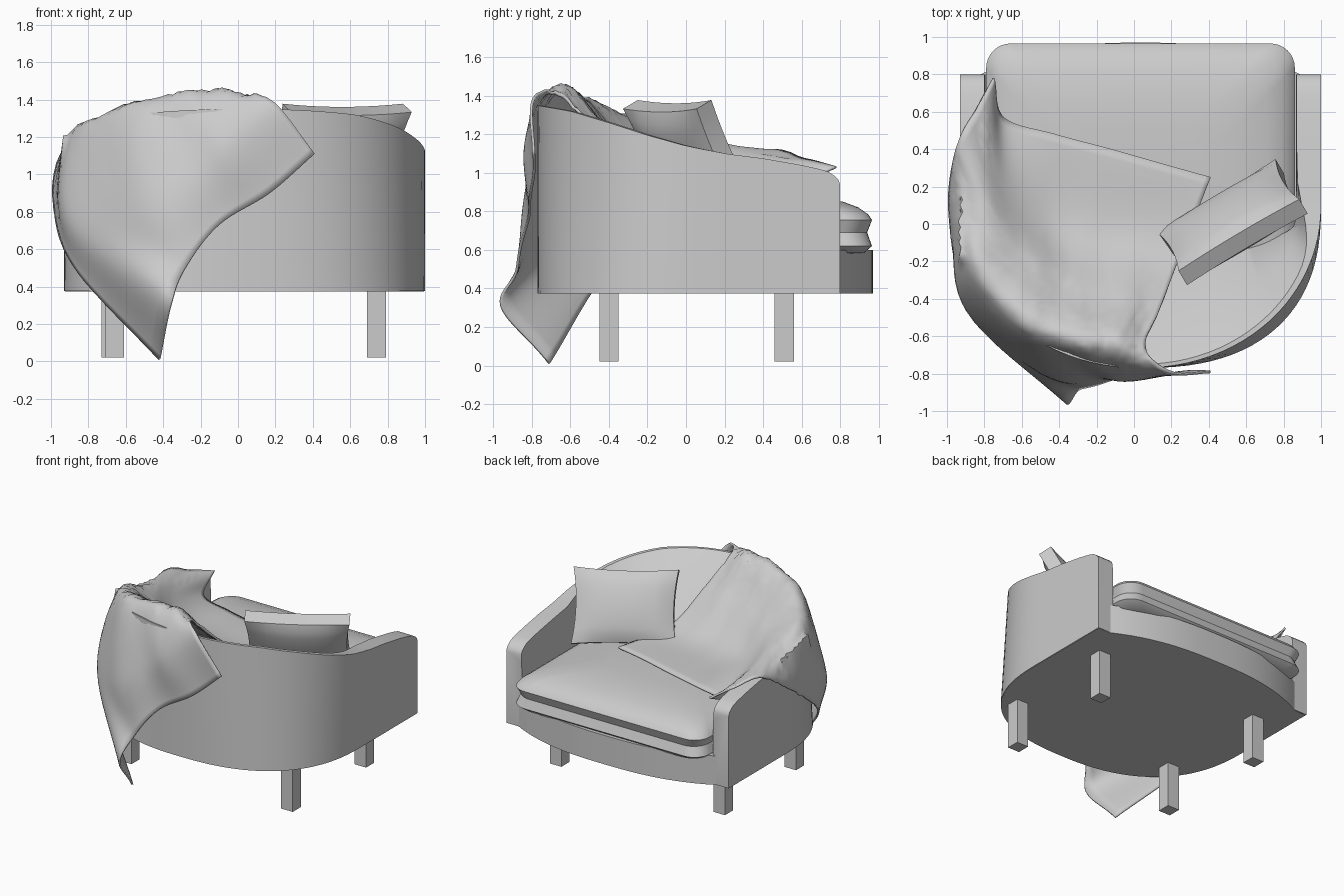
import bpy, bmesh, math, random
from mathutils import Vector, Matrix

if "Cube" in bpy.data.objects:
    bpy.data.objects.remove(bpy.data.objects["Cube"])

random.seed(4)
CX = 0.035  # the chair body sits slightly right of the throw-inclusive centre


def finish(name, bm, angle=35):
    bmesh.ops.recalc_face_normals(bm, faces=bm.faces)
    me = bpy.data.meshes.new(name)
    bm.to_mesh(me)
    bm.free()
    ob = bpy.data.objects.new(name, me)
    bpy.context.collection.objects.link(ob)
    for p in me.polygons:
        p.use_smooth = True
    me.set_sharp_from_angle(angle=math.radians(angle))
    return ob


def loft(bm, rings, close):
    """Bridge equal-length rings with quads."""
    vs = [[bm.verts.new(p) for p in r] for r in rings]
    n = len(vs[0])
    for a, b in zip(vs, vs[1:]):
        for i in range(n if close else n - 1):
            j = (i + 1) % n
            bm.faces.new((a[i], a[j], b[j], b[i]))
    return vs


def interp(table, x):
    for (x0, y0), (x1, y1) in zip(table, table[1:]):
        if x <= x1:
            return y0 + (y1 - y0) * (x - x0) / (x1 - x0)
    return table[-1][1]


def smoothstep(a, b, x):
    t = min(1, max(0, (x - a) / (b - a)))
    return t * t * (3 - 2 * t)


def catmull(p, t):
    """Sample a Catmull-Rom curve through points p at t in 0..1."""
    n = len(p) - 1
    i = min(int(t * n), n - 1)
    f = t * n - i
    b, c = p[i], p[i + 1]
    a = p[i - 1] if i else 2 * b - c
    d = p[i + 2] if i + 2 <= n else 2 * c - b
    return 0.5 * (2 * b + (c - a) * f + (2 * a - 5 * b + 4 * c - d) * f * f
                  + (3 * b - a - 3 * c + d) * f ** 3)


def shell_outline(power):
    """Plan outline of the shell: right arm -> back -> left arm."""
    arm_y = [0.8, 0.79, 0.77, 0.74, 0.69, 0.6, 0.4, 0.22]
    pts = [(0.965, y) for y in arm_y]
    for i in range(49):
        a = math.pi * i / 48
        c, s = math.cos(a), math.sin(a)
        e = 2 / power
        pts.append((math.copysign(abs(c) ** e, c) * 0.965, 0.1 - 0.87 * abs(s) ** e))
    return pts + [(-0.965, y) for y in reversed(arm_y)]


# Shell: arms and sloping backrest in one piece, corners tapering inwards to the top
foot = shell_outline(2.45)
heights = [(-0.77, 1.35), (-0.6, 1.32), (-0.4, 1.26), (-0.2, 1.195), (0, 1.14), (0.2, 1.1),
           (0.4, 1.075), (0.6, 1.04), (0.69, 1.02), (0.74, 1.005), (0.77, 0.985), (0.79, 0.965), (0.8, 0.94)]
rings = [[] for _ in range(5)]
for (bx, by), (x, y) in zip(foot, shell_outline(2.05)):
    z = interp(heights, y)
    k = smoothstep(0.3, -0.3, y)
    fx = 0.865 + 0.105 * k
    yi = y + 0.02 * k
    yb = y if y > 0 else y * 0.2
    xb = x * 0.86
    rings[0].append((CX + bx, by, 0.375))
    rings[1].append((CX + x, y, z))
    rings[2].append((CX + x * fx, yi, z))
    rings[3].append((CX + x * fx * 0.5 + xb * 0.5, (yi + yb) / 2, (z + 0.84) / 2 + 0.04 * k))
    rings[4].append((CX + xb, yb, 0.82))
rings.append([(x, y, 0.375) for x, y, z in rings[4]])
bm = bmesh.new()
vs = loft(bm, rings, False)
n = len(foot)
for i in range(n - 1):
    bm.faces.new((vs[5][i], vs[5][i + 1], vs[0][i + 1], vs[0][i]))
for i in (0, n - 1):
    bm.faces.new([r[i] for r in vs])
finish("shell", bm)

# Base under the seat with a bowed front
plan = [(CX + x * 0.995, y * 0.995) for x, y in foot[:-1]]
for i in range(25):
    u = -1 + i / 12
    plan.append((CX + 0.86 * u, 0.797 + 0.173 * (1 - abs(u) ** 2.6)))
bm = bmesh.new()
vs = loft(bm, [[(x, y, z) for x, y in plan] for z in (0.373, 0.378)], True)
bm.faces.new(vs[0])
bm.faces.new(vs[1])
front = [p for p in plan[-25:]]
vs = loft(bm, [[(x, y, z) for x, y in front] for z in (0.376, 0.6)], False)
bm.faces.new(vs[1] + [bm.verts.new((CX - 0.0 + s * 0.86, -0.1, 0.6)) for s in (1, -1)])
finish("base", bm)


# Seat cushion: rounded rectangle rings with a pinched edge and a crown
def rounded(inset, z, x0=-0.79, x1=0.86, y0=-0.3, y1=0.965):
    r = 0.13
    pts = []
    for cx, cy, a0 in ((x1, y1, 0), (x0, y1, 90), (x0, y0, 180), (x1, y0, 270)):
        sx = 1 if cx < 0 else -1
        sy = 1 if cy < 0 else -1
        for k in range(9):
            a = math.radians(a0 + k * 11.25)
            pts.append((cx + sx * (inset + r) + r * math.cos(a),
                        cy + sy * (inset + r) + r * math.sin(a), z))
    return pts


bm = bmesh.new()
profile = [(0.12, 0.575), (0.04, 0.585), (0, 0.62), (0.025, 0.69), (0, 0.755),
           (0.02, 0.785), (0.07, 0.82), (0.15, 0.85), (0.3, 0.875), (0.45, 0.885)]
vs = loft(bm, [rounded(*p) for p in profile], True)
bm.faces.new(vs[0])
bm.faces.new(vs[-1])
finish("seat_cushion", bm)

# Legs
for name, x, y in (("back_leg_right", 0.74, -0.4), ("back_leg_left", -0.66, -0.4),
                   ("front_leg_right", 0.74, 0.51), ("front_leg_left", -0.68, 0.51)):
    bm = bmesh.new()
    bmesh.ops.create_cube(bm, size=1, matrix=Matrix.Translation((x, y, 0.2)) @ Matrix.Diagonal((0.1, 0.1, 0.36, 1)))
    finish(name, bm)

# Throw pillow leaning in the right corner
right = Vector((0.86, 0.51, 0))
up = Vector((0.23, -0.39, 0.89)).normalized()
nrm = right.cross(up).normalized()
bm = bmesh.new()
bmesh.ops.create_cube(bm, size=2)
bmesh.ops.subdivide_edges(bm, edges=bm.edges[:], cuts=9, use_grid_fill=True)
for v in bm.verts:
    u, w, t = v.co
    pu = 0.375 * u * (1 - 0.07 * (1 - w * w))
    pw = 0.275 * w * (1 - 0.07 * (1 - u * u))
    pt = t * (0.05 + 0.06 * ((1 - u * u) * (1 - w * w)) ** 0.6)
    v.co = Vector((0.52, 0.01, 1.11)) + right * pu + up * pw - nrm * pt
finish("pillow", bm)

# Draped blanket: each row runs from the seat over the rim to the outside
ctrl = [
    [(.41, .25, .91), (.25, -.16, .97), (.14, -.45, 1.2), (.06, -.66, 1.41), (.2, -.79, 1.38), (.41, -.79, 1.11)],
    [(.16, .32, .92), (.03, -.1, .96), (-.05, -.4, 1.21), (-.12, -.64, 1.45), (-.05, -.82, 1.2), (.17, -.8, .9)],
    [(-.12, .4, .92), (-.22, -.06, .96), (-.28, -.37, 1.2), (-.35, -.62, 1.42), (-.22, -.81, 1.05), (-.1, -.83, .73)],
    [(-.42, .48, .92), (-.46, .02, .97), (-.5, -.25, 1.18), (-.64, -.5, 1.34), (-.52, -.77, .85), (-.28, -.88, .5)],
    [(-.7, .57, .93), (-.7, .2, 1.05), (-.76, -.02, 1.18), (-.9, -.19, 1.19), (-.86, -.5, .75), (-.36, -.95, .3)],
    [(-.75, .78, 1.03), (-.84, .62, 1.07), (-.945, .42, 1.10), (-.985, .05, .85), (-.87, -.4, .5), (-.42, -.71, .01)],
]
N = 48
rows = []
for i in range(N + 1):
    s = i / N
    col = [catmull([Vector(r[k]) for r in ctrl], s) for k in range(6)]
    row = []
    for j in range(N + 1):
        t = j / N
        p = catmull(col, t)
        # folds gathered around the rim
        g = math.exp(-((t - 0.55) / 0.2) ** 2)
        p.z += g * (0.008 * math.sin(30 * s + 6 * t) + random.uniform(-0.008, 0.008))
        p.y -= 0.006 * smoothstep(0.6, 0.9, t) * math.sin(22 * s + 3 * t)
        # keep the cloth resting on top of the arm
        if p.y > -0.2 and -0.935 < p.x < -0.79:
            p.z = max(p.z, interp(heights, p.y) + 0.015)
        p.z = max(p.z, 0.004)
        row.append(p)
    rows.append(row)
bm = bmesh.new()
loft(bm, rows, False)
blanket = finish("blanket", bm, 60)
mod = blanket.modifiers.new("thickness", 'SOLIDIFY')
mod.thickness = 0.014
mod.offset = 0
